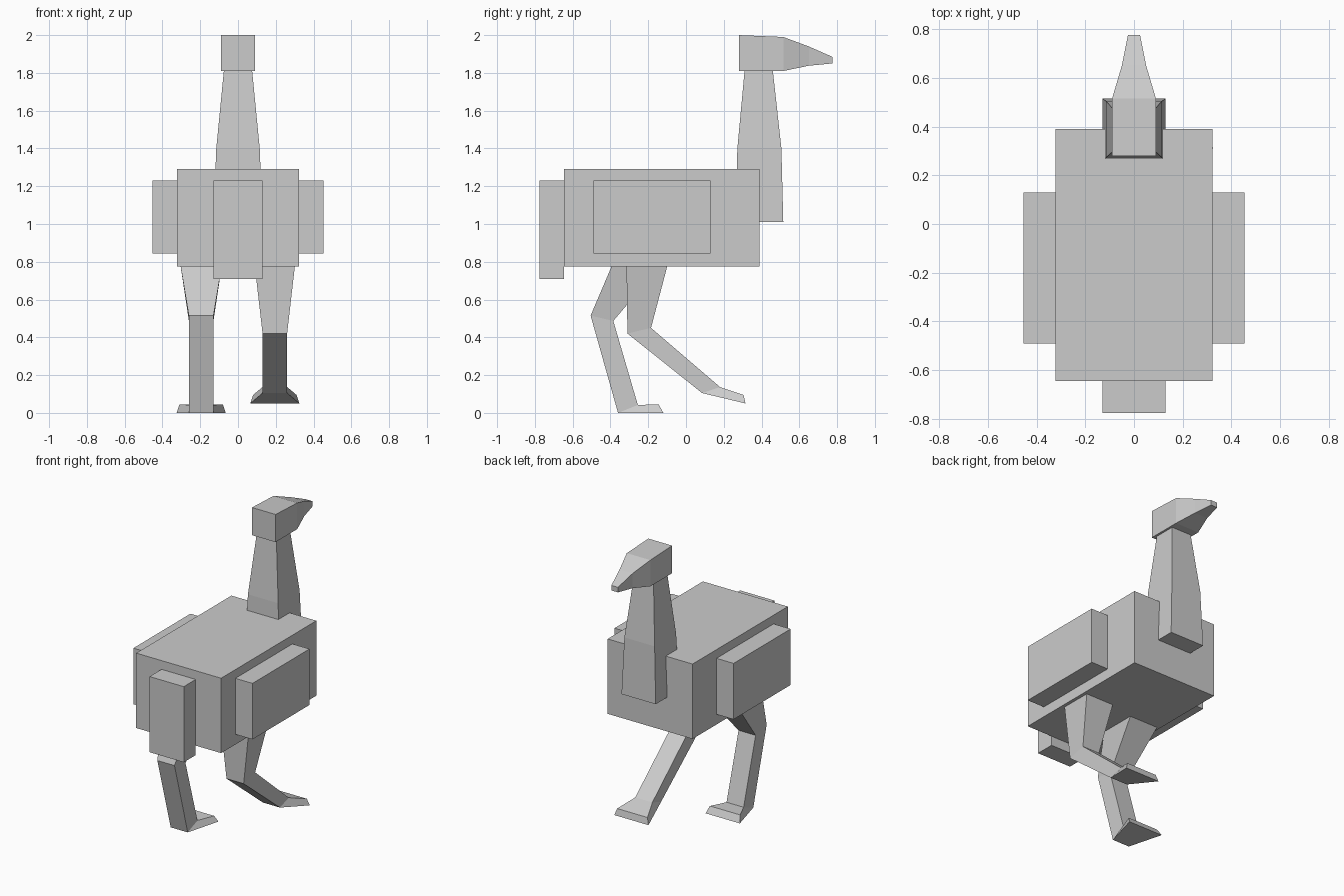
import bpy
import bmesh
from mathutils import Vector

old = bpy.data.objects.get("Cube")
if old:
    bpy.data.objects.remove(old, do_unlink=True)

# Single plain grey
GREY = (0.6, 0.6, 0.6, 1)
grey = bpy.data.materials.new("plain grey")
grey.use_nodes = True
grey.diffuse_color = GREY
grey.node_tree.nodes["Principled BSDF"].inputs["Base Color"].default_value = GREY


def finish(name, bm):
    bmesh.ops.recalc_face_normals(bm, faces=bm.faces)
    mesh = bpy.data.meshes.new(name)
    bm.to_mesh(mesh)
    bm.free()
    mesh.materials.append(grey)
    obj = bpy.data.objects.new(name, mesh)
    bpy.context.collection.objects.link(obj)
    return obj


def box(name, low, high):
    low, high = Vector(low), Vector(high)
    bm = bmesh.new()
    bmesh.ops.create_cube(bm, size=1)
    bmesh.ops.scale(bm, vec=high - low, verts=bm.verts)
    bmesh.ops.translate(bm, vec=(low + high) / 2, verts=bm.verts)
    return finish(name, bm)


def loft(name, sections, x=0):
    """Join four-sided sections; each is two (y, z, half width) edges."""
    bm = bmesh.new()
    rings = []
    for (ya, za, wa), (yb, zb, wb) in sections:
        corners = [(x - wa, ya, za), (x + wa, ya, za),
                   (x + wb, yb, zb), (x - wb, yb, zb)]
        rings.append([bm.verts.new(c) for c in corners])
    for a, b in zip(rings, rings[1:]):
        for i in range(4):
            j = (i + 1) % 4
            bm.faces.new((a[i], a[j], b[j], b[i]))
    bm.faces.new(rings[0])
    bm.faces.new(rings[-1])
    return finish(name, bm)


# Body, tail and folded wings
box("body", (-0.323, -0.645, 0.775), (0.323, 0.39, 1.29))
box("tail", (-0.13, -0.775, 0.71), (0.13, -0.645, 1.23))
box("left_wing", (0.323, -0.49, 0.845), (0.453, 0.13, 1.23))
box("right_wing", (-0.453, -0.49, 0.845), (-0.323, 0.13, 1.23))

# Tapering neck
loft("neck", [
    ((0.26, 1.01, 0.13), (0.515, 1.01, 0.13)),
    ((0.272, 1.4, 0.115), (0.505, 1.4, 0.115)),
    ((0.31, 1.81, 0.075), (0.46, 1.81, 0.075)),
])

# Head running into the beak
loft("head", [
    ((0.28, 1.81, 0.09), (0.28, 2.0, 0.09)),
    ((0.515, 1.81, 0.09), (0.515, 1.99, 0.09)),
    ((0.65, 1.838, 0.05), (0.65, 1.94, 0.05)),
    ((0.775, 1.85, 0.025), (0.775, 1.885, 0.025)),
])

# Standing leg: thigh, knee, ankle, toe
loft("right_leg", [
    ((-0.39, 0.785, 0.11), (-0.13, 0.785, 0.11)),
    ((-0.505, 0.515, 0.065), (-0.385, 0.487, 0.065)),
    ((-0.36, 0, 0.065), (-0.255, 0.042, 0.065)),
    ((-0.12, 0, 0.13), (-0.145, 0.045, 0.115)),
], x=-0.195)

# Striding leg
loft("left_leg", [
    ((-0.315, 0.785, 0.107), (-0.097, 0.785, 0.107)),
    ((-0.31, 0.42, 0.065), (-0.185, 0.45, 0.065)),
    ((0.085, 0.105, 0.065), (0.18, 0.137, 0.065)),
    ((0.315, 0.05, 0.13), (0.305, 0.095, 0.115)),
], x=0.195)
